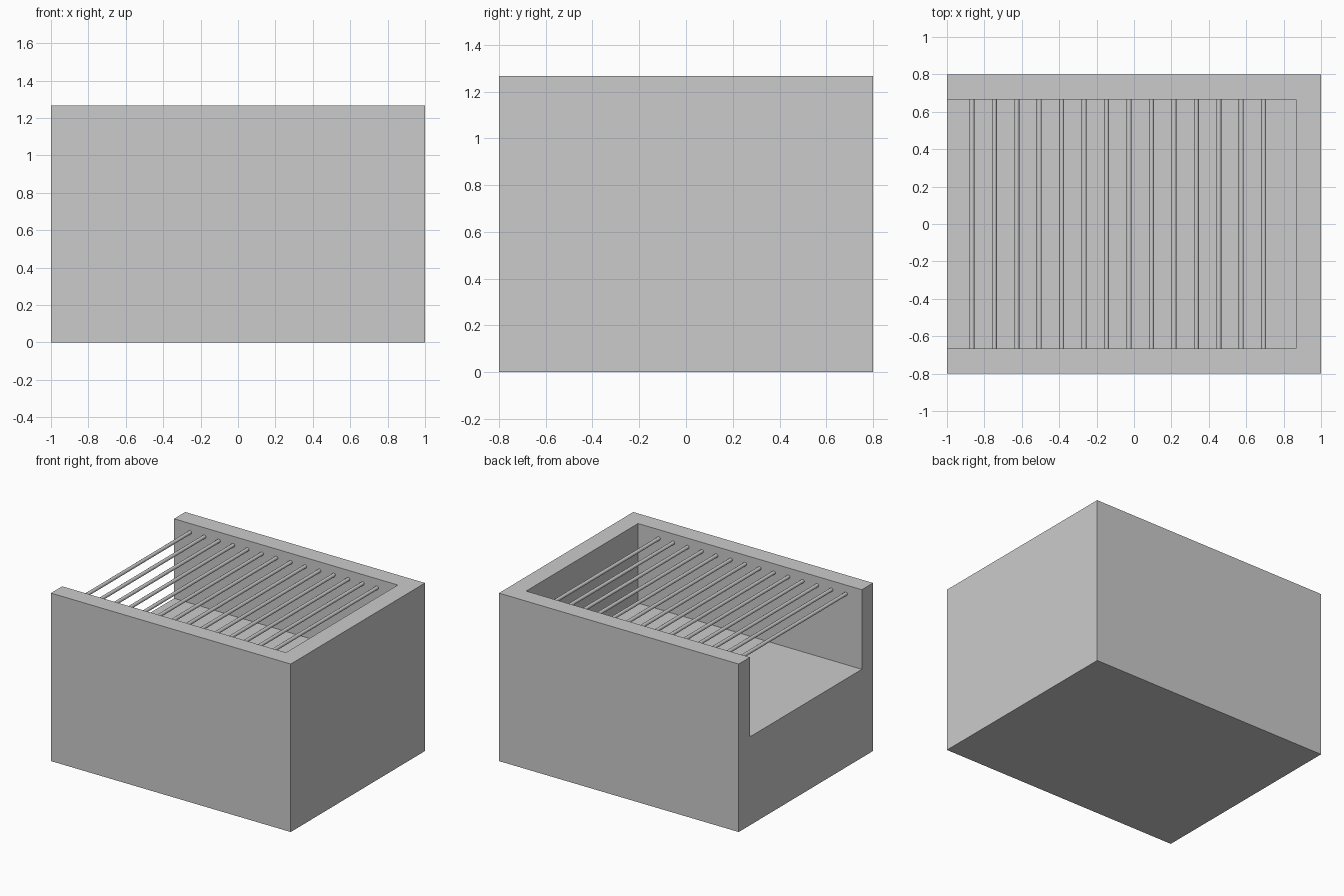
import bpy
from math import radians

if "Cube" in bpy.data.objects:
    bpy.data.objects.remove(bpy.data.objects["Cube"])

U = 1 / 15  # base module


def box(name, lo, hi):
    size = [b - a for a, b in zip(lo, hi)]
    mid = [(a + b) / 2 for a, b in zip(lo, hi)]
    bpy.ops.mesh.primitive_cube_add(size=1, location=mid)
    ob = bpy.context.object
    ob.name = name
    ob.scale = size
    bpy.ops.object.transform_apply(location=True, rotation=True, scale=True)
    return ob


# Solid block with a recess open at the top and on the left side
body = box("fire_box", (-1, -12 * U, 0), (1, 12 * U, 19 * U))
cutter = box("recess_cutter", (-1.3, -10 * U, 10 * U), (13 * U, 10 * U, 1.6))
cutter.hide_render = True
mod = body.modifiers.new("recess", 'BOOLEAN')
mod.operation = 'DIFFERENCE'
mod.solver = 'EXACT'
mod.object = cutter
bpy.context.view_layer.objects.active = body
bpy.ops.object.modifier_apply(modifier=mod.name)
bpy.data.objects.remove(cutter, do_unlink=True)

# Row of thin rods spanning the recess
for i in range(14):
    bpy.ops.mesh.primitive_cylinder_add(
        vertices=16, radius=0.2 * U, depth=20 * U,
        location=((-13 + 1.8 * i) * U, 0, 18 * U),
        rotation=(radians(90), 0, 0))
    bpy.context.object.name = f"grate_bar_{i + 1}"
    bpy.ops.object.shade_smooth_by_angle()
